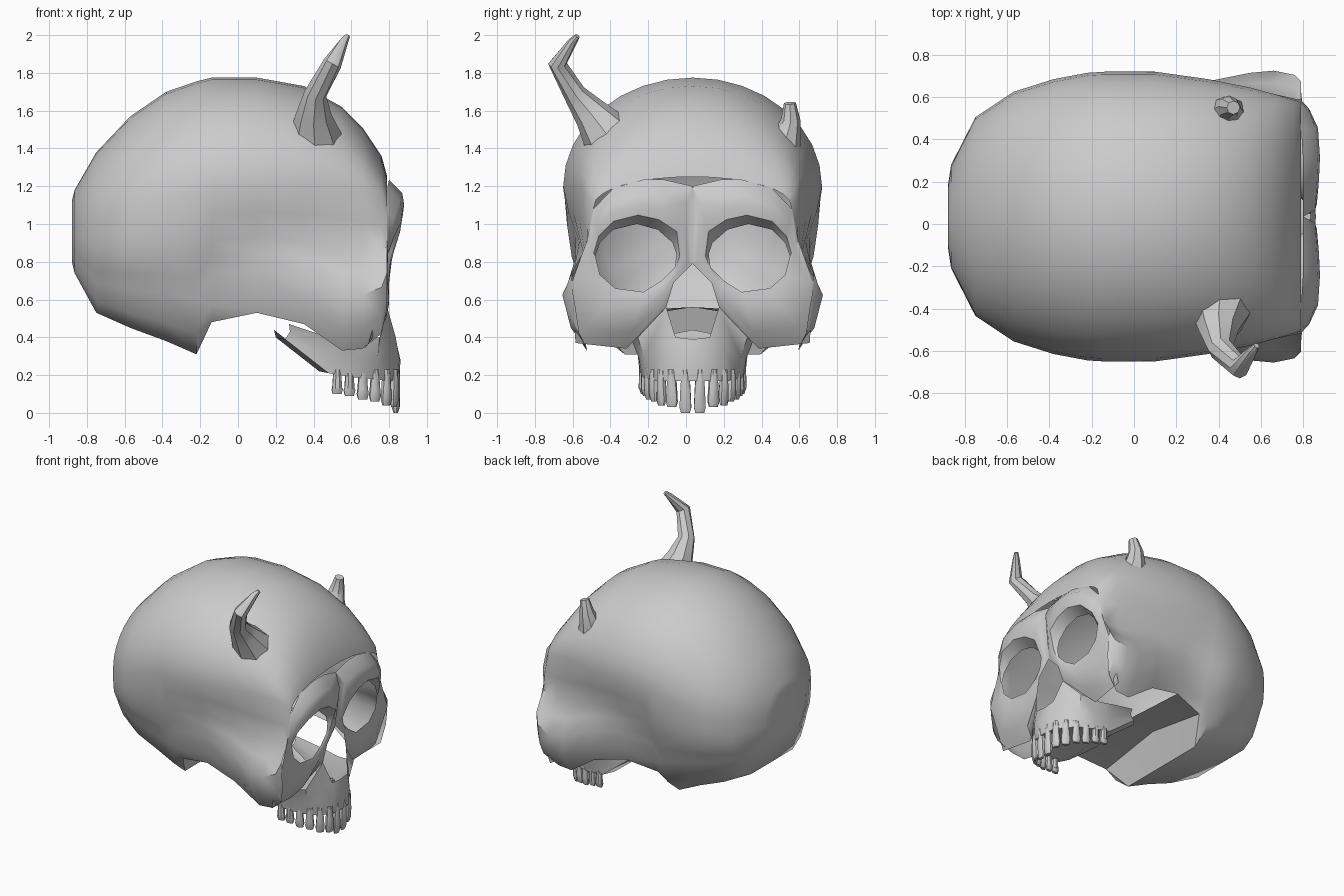
import bpy, bmesh, math
from mathutils import Vector

if "Cube" in bpy.data.objects:
    bpy.data.objects.remove(bpy.data.objects["Cube"])

YC = 0.035  # symmetry plane of the skull


def make(name, verts, faces, mirror=True, angle=40):
    me = bpy.data.meshes.new(name)
    me.from_pydata([tuple(v) for v in verts], [], faces)
    bm = bmesh.new()
    bm.from_mesh(me)
    bmesh.ops.remove_doubles(bm, verts=bm.verts, dist=0.0005)
    bmesh.ops.recalc_face_normals(bm, faces=bm.faces)
    bm.to_mesh(me)
    bm.free()
    ob = bpy.data.objects.new(name, me)
    bpy.context.collection.objects.link(ob)
    if mirror:
        ob.location.y = YC
        m = ob.modifiers.new("mirror", 'MIRROR')
        m.use_axis = (False, True, False)
        m.use_clip = True
        m.merge_threshold = 0.002
    bpy.ops.object.select_all(action='DESELECT')
    bpy.context.view_layer.objects.active = ob
    ob.select_set(True)
    bpy.ops.object.shade_smooth_by_angle(angle=math.radians(angle))
    return ob


def grid(rows, closed=False):
    """Vertices and quads of a loft through equally long rows."""
    n = len(rows[0])
    verts = [v for r in rows for v in r]
    faces = []
    for i in range(len(rows) - 1):
        for j in range(n if closed else n - 1):
            k = (j + 1) % n
            faces.append((i * n + j, i * n + k, (i + 1) * n + k, (i + 1) * n + j))
    return verts, faces


# --- Braincase: half sections along x, mirrored ---
# x, top, widest z, width, width at temple, at cheek, at bottom, bottom z
STATIONS = [
    (-.88, 1.12, .97, .14, .14, .12, .05, .80),
    (-.865, 1.18, .97, .24, .24, .20, .10, .74),
    (-.75, 1.38, 1.0, .47, .46, .40, .25, .53),
    (-.57, 1.57, 1.05, .59, .57, .49, .32, .45),
    (-.38, 1.70, 1.12, .65, .62, .54, .34, .38),
    (-.22, 1.755, 1.17, .68, .64, .57, .36, .31),
    (-.14, 1.775, 1.19, .685, .635, .58, .50, .48),
    (.10, 1.775, 1.20, .685, .62, .60, .55, .53),
    (.35, 1.73, 1.20, .65, .60, .64, .58, .47),
    (.55, 1.62, 1.20, .61, .58, .68, .56, .33),
    (.66, 1.51, 1.18, .58, .57, .69, .56, .34),
    (.76, 1.36, 1.14, .55, .555, .67, .60, .42),
    (.79, 1.25, 1.10, .52, .555, .64, .62, .56),
]
rows = []
for x, top, zm, w, w2, w3, wb, zb in STATIONS:
    row = []
    for i in range(9):
        a = math.pi / 2 * i / 8
        row.append((x, w * math.sin(a), zm + (top - zm) * math.cos(a)))
    for f, y in ((.2, (w + w2) / 2 + .005), (.4, w2), (.52, (w2 + w3) / 2), (.66, w3),
                 (.87, w3 * .65 + wb * .35), (1, wb)):
        row.append((x, y, zm + (zb - zm) * f))
    row.append((x, 0, zb if x < -.2 else .56))
    rows.append(row)
verts, faces = grid(rows)
n = len(rows[0])
# the underside stays open in front of the skull base
faces = [f for f in faces if not (f[0] % n == n - 2 and f[0] // n >= 7)]
faces.append(tuple(range(n)))
make("braincase", verts, faces)

# --- Face mask: rings from outer border to the eye opening ---
EYE = [(.105, .90), (.185, .97), (.295, 1.0), (.42, .97), (.49, .90), (.515, .83),
       (.49, .73), (.41, .66), (.26, .64), (.165, .70), (.095, .77), (.085, .84)]
BORDER = [(.80, 0, 1.20), (.80, .15, 1.235), (.80, .26, 1.235), (.79, .42, 1.19),
          (.79, .525, 1.08), (.79, .56, .91), (.79, .64, .69), (.69, .62, .37),
          (.67, .35, .34), (.79, .14, .56), (.80, .10, .69), (.80, 0, .79)]
BULGE = [.07, .08, .085, .08, .04, .005, 0, .045, .05, .01, .01, .02]
rings = []
for t, k in ((0, 0), (.3, .85), (.55, 1), (.8, .95), (1, 0)):
    ring = []
    for b, e, s in zip(BORDER, EYE, BULGE):
        p = Vector(b).lerp(Vector((.79, e[0], e[1])), t)
        p.x += s * k
        if p.z < .75:
            p.x = min(p.x, .80)
        ring.append(p)
    rings.append(ring)
v, f = grid(rings, True)
make("face_mask", v, f)

# --- Upper jaw: top edge, bulging middle, gum line, palate ---
TOP = [(.835, 0, .39), (.835, .09, .40), (.79, .14, .56), (.75, .29, .40),
       (.60, .32, .38), (.45, .32, .41), (.27, .27, .47)]
GUM = [(.855, 0, .17), (.845, .09, .17), (.79, .18, .17), (.70, .235, .18),
       (.60, .265, .19), (.48, .28, .21), (.25, .26, .39)]
mid = []
for a, b in zip(TOP, GUM):
    p = (Vector(a) + Vector(b)) / 2
    p.x += .015
    p.y *= .97
    mid.append(p)
inner = [(min(p[0] - .05, .79), p[1] * .78, p[2] + .01) for p in GUM]
palate = [(min(p[0] - .06, .77), 0, max(p[2] + .05, .25)) for p in GUM]
v, f = grid([TOP, mid, GUM, inner, palate])
make("upper_jaw", v, f, angle=50)

# --- Teeth: tapered pegs following the gum line ---
TEETH = [(.835, .038, 0, 5), (.825, .11, .03, 20), (.785, .165, .04, 50), (.725, .205, .06, 70),
         (.66, .232, .07, 75), (.59, .25, .09, 80), (.525, .262, .10, 85)]
verts, faces = [], []
for x, y, zb, deg in TEETH:
    a = math.radians(deg)
    tx, ty = -math.sin(a), math.cos(a)
    pegs = []
    for z, hw, ht in ((.23, .020, .022), (.13, .027, .025), (zb + .03, .032, .022), (zb, .024, .012)):
        ring = []
        for i in range(8):
            q = math.pi / 4 * (i + .5)
            u, d = hw * math.cos(q) * 1.05, ht * math.sin(q)
            ring.append((x + tx * u + ty * d, y + ty * u - tx * d, z))
        pegs.append(ring)
    v, f = grid(pegs, True)
    o = len(verts)
    verts += v
    faces += [tuple(i + o for i in q) for q in f]
    faces.append(tuple(o + 24 + i for i in range(8)))
make("teeth", verts, faces)


# --- Horns: six-sided tubes along a bent path ---
def horn(name, path, sides=8):
    pts = [Vector(p[:3]) for p in path]
    rings = []
    for i, p in enumerate(pts):
        d = (pts[min(i + 1, len(pts) - 1)] - pts[max(i - 1, 0)]).normalized()
        u = d.cross(Vector((1, 0, 0))).normalized()
        w = d.cross(u)
        rings.append([p + path[i][3] * (u * math.cos(2 * math.pi * k / sides)
                                        + w * math.sin(2 * math.pi * k / sides))
                      for k in range(sides)])
    v, f = grid(rings, True)
    f.append(tuple(len(v) - sides + k for k in range(sides)))
    make(name, v, f, mirror=False)


horn("long_horn", [(.41, -.40, 1.45, .15), (.40, -.50, 1.58, .095), (.41, -.59, 1.69, .06),
                   (.50, -.68, 1.85, .05), (.56, -.60, 1.965, .024), (.58, -.575, 1.995, .014)])
horn("broken_horn", [(.44, .49, 1.37, .13), (.44, .535, 1.47, .075),
                     (.45, .555, 1.55, .052), (.47, .55, 1.64, .032)])
